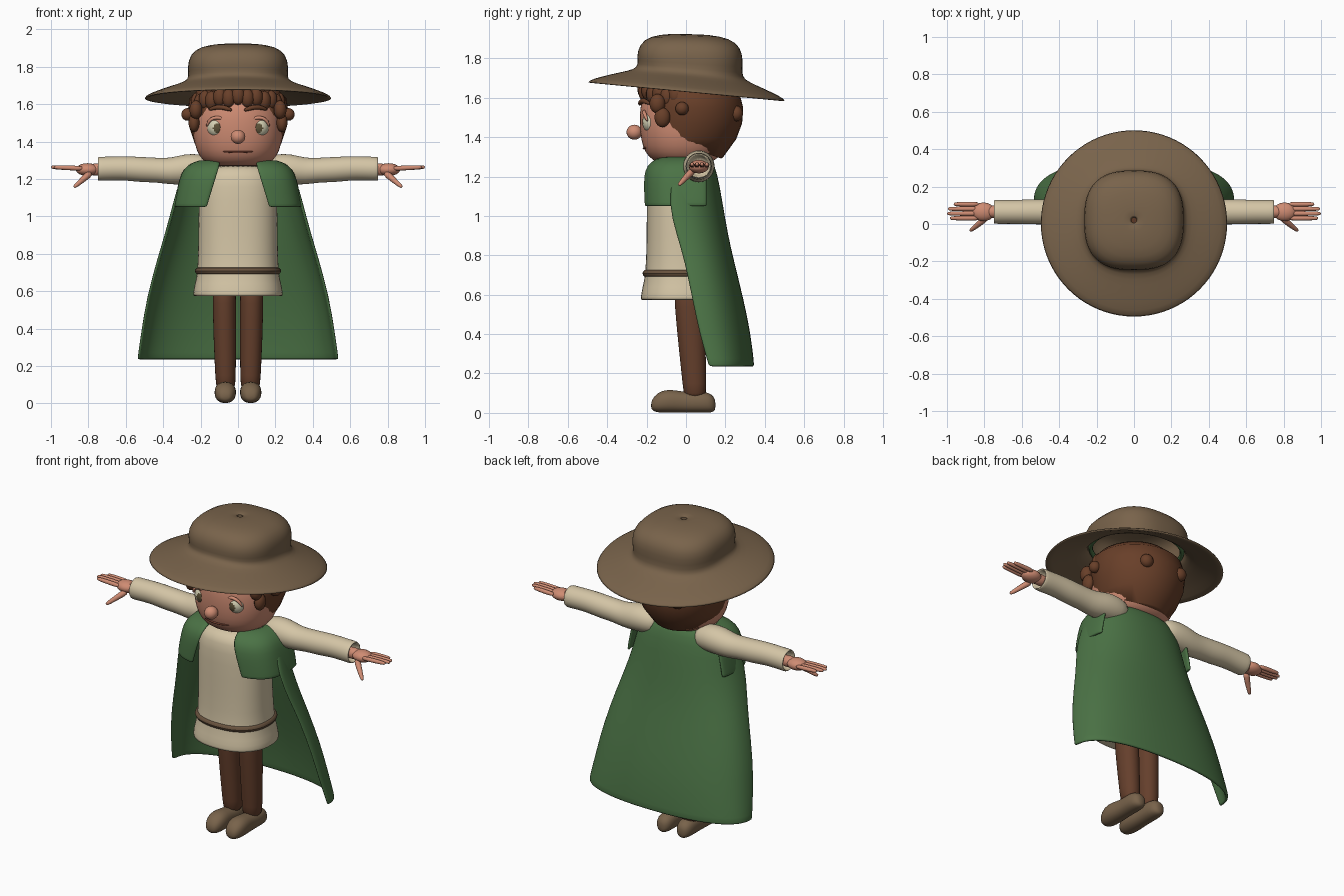
import bpy, bmesh, math
from math import sin, cos, pi, radians
from mathutils import Vector, Matrix

if "Cube" in bpy.data.objects:
    bpy.data.objects.remove(bpy.data.objects["Cube"])


def material(name, r, g, b):
    m = bpy.data.materials.new(name)
    m.use_nodes = True
    m.diffuse_color = (r, g, b, 1)
    bsdf = m.node_tree.nodes["Principled BSDF"]
    bsdf.inputs["Base Color"].default_value = (r, g, b, 1)
    bsdf.inputs["Roughness"].default_value = 0.8
    return m


SKIN = material("skin", .62, .26, .17)
LINEN = material("linen", .66, .56, .38)
GREEN = material("cloak green", .07, .17, .06)
FELT = material("hat felt", .19, .125, .07)
HAIR = material("hair brown", .14, .05, .022)
TROUSER = material("trouser brown", .13, .05, .025)
LEATHER = material("leather", .14, .085, .048)
EYE = material("eye white", .66, .63, .45)
IRIS = material("iris", .11, .085, .04)
LIP = material("mouth line", .2, .06, .035)


def finish(name, bm, mat, subsurf=1, thick=0):
    bmesh.ops.recalc_face_normals(bm, faces=bm.faces)
    me = bpy.data.meshes.new(name)
    bm.to_mesh(me)
    bm.free()
    me.materials.append(mat)
    for p in me.polygons:
        p.use_smooth = True
    ob = bpy.data.objects.new(name, me)
    bpy.context.scene.collection.objects.link(ob)
    if thick:
        mod = ob.modifiers.new("thickness", 'SOLIDIFY')
        mod.thickness, mod.offset = thick, 0
    if subsurf:
        mod = ob.modifiers.new("smooth", 'SUBSURF')
        mod.levels = mod.render_levels = subsurf
    return ob


def loft(rings, closed=True, caps=True):
    """Bridge equal-length rings of points into a bmesh."""
    bm = bmesh.new()
    rows = [[bm.verts.new(p) for p in r] for r in rings]
    n = len(rows[0])
    for a, b in zip(rows, rows[1:]):
        for i in range(n if closed else n - 1):
            j = (i + 1) % n
            bm.faces.new((a[i], a[j], b[j], b[i]))
    if closed and caps:
        bm.faces.new(rows[0])
        bm.faces.new(rows[-1])
    return bm


def power(v, e):
    return math.copysign(abs(v) ** e, v)


def oval(rx, y0, y1, z, e=2.0, n=32):
    """Horizontal superellipse reaching from y0 to y1."""
    pts = []
    for i in range(n):
        a = 2 * pi * i / n
        pts.append(Vector((rx * power(cos(a), 2 / e),
                           (y0 + y1) / 2 + (y1 - y0) / 2 * power(sin(a), 2 / e), z)))
    return pts


def tube(name, path, radii, mat, n=12):
    path = [Vector(p) for p in path]
    rings = []
    for i, p in enumerate(path):
        d = path[min(i + 1, len(path) - 1)] - path[max(i - 1, 0)]
        q = d.to_track_quat('Z', 'Y')
        rings.append([p + q @ Vector((cos(2 * pi * k / n), sin(2 * pi * k / n), 0)) * radii[i]
                      for k in range(n)])
    return finish(name, loft(rings), mat)


def ball(name, loc, size, mat, segs=20, rot=0):
    bm = bmesh.new()
    bmesh.ops.create_uvsphere(bm, u_segments=segs, v_segments=segs // 2 + 2, radius=1)
    m = Matrix.Translation(loc) @ Matrix.Rotation(rot, 4, 'Z') @ Matrix.Diagonal((*size, 1))
    bmesh.ops.transform(bm, matrix=m, verts=bm.verts)
    return finish(name, bm, mat, 0)


# Head
finish("head", loft([oval(rx, -.015 - ry, -.005 + ry, z, 2.15) for z, rx, ry in (
    (1.265, .12, .1), (1.278, .165, .15), (1.32, .21, .195), (1.39, .235, .215),
    (1.47, .243, .222), (1.56, .235, .22), (1.64, .2, .19), (1.69, .12, .12))]), SKIN)


def face_y(x, out=0):
    return -.01 - .22 * math.sqrt(1 - (x / .243) ** 2) - out


# Hair: cap trimmed along the face and the slanted nape line
bm = loft([oval(rx, -.22, yb, z) for z, rx, yb in (
    (1.26, .14, .14), (1.3, .185, .19), (1.39, .232, .255), (1.47, .258, .285),
    (1.55, .27, .29), (1.63, .26, .27), (1.69, .2, .2))])
for co, no in (((0, -.14, 1.4), (0, -1, -.1)), ((0, 0, 1.35), (0, -.31, -.95))):
    geom = bm.verts[:] + bm.edges[:] + bm.faces[:]
    cut = bmesh.ops.bisect_plane(bm, geom=geom, plane_co=co, plane_no=no, clear_outer=True)
    rim = [g for g in cut["geom_cut"] if isinstance(g, bmesh.types.BMEdge)]
    bmesh.ops.holes_fill(bm, edges=rim)
finish("hair_cap", bm, HAIR, 0)
for i in range(13):
    a = radians(-78 + 13 * i)
    low = .035 * abs(sin(a)) ** 2 + .012 * (i % 2)
    ball("fringe_curl", (.225 * sin(a), -.01 - .205 * cos(a), 1.645 - low),
         (.036, .032, .05), HAIR, 14, a)
for s in (1, -1):
    ball("sideburn_curl", (s * .235, -.12, 1.5), (.03, .04, .05), HAIR, 14)
    ball("temple_curl", (s * .225, -.145, 1.57), (.035, .04, .05), HAIR, 14)
    ball("ear_curl", (s * .27, -.02, 1.545), (.034, .034, .034), HAIR, 14)
    ball("back_curl", (s * .12, .255, 1.52), (.04, .035, .04), HAIR, 14)

# Face
ball("nose", (0, -.262, 1.425), (.039, .04, .038), SKIN)
tube("mouth", [(x, face_y(x, -.014), 1.343 + .5 * x * x) for x in (-.085, -.045, 0, .045, .085)],
     (.003, .006, .006, .006, .003), LIP, 8)
for s in (1, -1):
    eye = ball("eye", (s * .112, -.172, 1.475), (.053, .05, .054), EYE, 40)
    eye.data.materials.append(IRIS)
    gaze = Vector((-s * .12, -1, -.05)).normalized()
    for p in eye.data.polygons:
        d = (p.center - Vector((s * .112, -.172, 1.475))).normalized()
        p.material_index = int(d.dot(gaze) > .86)
    tube("upper_lid", [(s * (.112 + .056 * cos(a)), -.195 - .02 * sin(a), 1.478 + .054 * sin(a))
                       for a in (0, .6, 1.2, 1.9, 2.5, pi)], (.006, .01, .011, .011, .01, .006), SKIN, 8)
    tube("eyebrow", [(s * x, face_y(x, .008), z) for x, z in
                     ((.03, 1.565), (.065, 1.58), (.11, 1.588), (.16, 1.568))],
         (.009, .014, .015, .008), HAIR, 10)

# Hat: drooping brim and squarish crown, leaning down to the back
rings = []
for r, z, e, cy in ((.503, 1.63, 2, .003), (.43, 1.66, 2, .005), (.34, 1.69, 2, .01),
                    (.275, 1.712, 2.3, .018), (.254, 1.745, 2.6, .02), (.262, 1.8, 2.7, .02),
                    (.25, 1.86, 2.7, .02), (.2, 1.9, 2.5, .02), (.1, 1.914, 2.2, .02), (.01, 1.916, 2, .02)):
    ring = oval(r, cy - r, cy + r, z, e, 40)
    for p in ring:
        p.z -= p.y * (.095 if z < 1.8 else .03)
    rings.append(ring)
finish("hat", loft(rings, caps=False), FELT, 1, .018)
bm = loft([[Vector(((.256 + .013 * cos(b)) * cos(a), .02 + (.256 + .013 * cos(b)) * sin(a),
                    1.737 - .024 * sin(a) + .015 * sin(b)))
            for b in [k * pi / 4 for k in range(8)]]
           for a in [k * pi / 24 for k in range(49)]], caps=False)
finish("hat_band", bm, GREEN, 0)

# Tunic and belt
finish("tunic", loft([oval(rx, yf, yb, z, 2.3) for z, rx, yf, yb in (
    (.585, .21, -.2, .17), (.57, .236, -.228, .19), (.58, .243, -.232, .195), (.64, .232, -.222, .185),
    (.7, .215, -.205, .17), (.9, .213, -.2, .15), (1.1, .21, -.2, .14),
    (1.22, .205, -.195, .13), (1.28, .16, -.16, .1))]), LINEN)
belt = [oval(.218 + .014 * cos(b), -.208 - .014 * cos(b), .172 + .014 * cos(b),
             .708 + .019 * sin(b), 2.3) for b in [k * pi / 4 for k in range(9)]]
finish("belt", loft(belt, caps=False), LEATHER)

# Cloak: back sheet, then shoulder flaps around to the chest
rows = []
for z, X, ye, yb in ((1.295, .16, -.02, .1), (1.28, .24, -.04, .125), (1.22, .3, -.07, .15),
                     (1.06, .342, -.095, .178), (.9, .385, -.05, .205), (.77, .425, -.01, .235),
                     (.57, .48, .03, .285), (.4, .508, .065, .32), (.25, .53, .11, .337), (.235, .53, .112, .337)):
    rows.append([Vector((X * power(sin(t), .9), ye + (yb - ye) * cos(t) ** .75, z))
                 for t in [pi / 2 * (k / 12 - 1) * .999 for k in range(25)]])
finish("cloak_back", loft(rows, closed=False), GREEN, 1, .018)
for s in (1, -1):
    rows = []
    for z, X, xin, yf in ((1.295, .18, .1, -.1), (1.285, .235, .095, -.155), (1.25, .285, .105, -.198),
                          (1.2, .305, .12, -.212), (1.12, .322, .145, -.213), (1.06, .333, .163, -.212),
                          (1.05, .333, .165, -.212)):
        end = math.acos((xin / X) ** (1 / .65))
        row = []
        for k in range(15):
            a = -.35 + (end + .35) * k / 14
            row.append(Vector((s * X * cos(a) ** .65, yf * power(sin(a), .65), z)))
        rows.append(row)
    finish("cloak_flap", loft(rows, closed=False), GREEN, 1, .018)

for s in (1, -1):
    # Sleeve with an open cuff
    rings = []
    for x, z, r in ((.12, 1.25, .06), (.2, 1.255, .082), (.29, 1.252, .083), (.36, 1.24, .072),
                    (.43, 1.247, .067), (.52, 1.25, .069), (.6, 1.257, .066), (.67, 1.256, .065), (.735, 1.254, .066),
                    (.75, 1.254, .064), (.75, 1.254, .054), (.69, 1.254, .048)):
        rings.append([Vector((s * x, .065 + r * cos(a), z + r * sin(a)))
                      for a in [k * pi / 8 for k in range(16)]])
    finish("sleeve", loft(rings), LINEN)
    # Hand
    tube("wrist", [(s * x, .065, 1.25) for x in (.68, .74, .8)], (.03, .036, .034), SKIN)
    ball("palm", (s * .805, .065, 1.25), (.062, .05, .034), SKIN)
    for k, tip in enumerate((.985, 1.0, .995, .965)):
        y = .031 + .025 * k
        tube("finger", [(s * x, y, 1.255 + .04 * (x - .8)) for x in (.82, .9, tip - .012, tip)],
             (.015, .014, .012, .007), SKIN, 8)
    tube("thumb", [(s * .785, .04, 1.235), (s * .82, .008, 1.205), (s * .868, -.03, 1.163),
                   (s * .877, -.037, 1.156)], (.022, .017, .012, .007), SKIN, 10)
    # Leg
    rings = []
    for z, x, y, rx, ry in ((.07, .066, .045, .05, .055), (.12, .066, .045, .055, .06),
                            (.35, .071, .03, .061, .07), (.55, .073, .018, .063, .077), (.66, .073, .015, .063, .078)):
        rings.append([p + Vector((s * x, y, 0)) for p in oval(rx, -ry, ry, z, 2.1, 20)])
    finish("leg", loft(rings), TROUSER)
    # Shoe
    rings = []
    for y, r, h in ((-.178, .02, .05), (-.165, .042, .085), (-.12, .06, .118), (-.06, .058, .118), (0, .05, .105),
                    (.06, .053, .11), (.115, .05, .105), (.14, .035, .085), (.15, .015, .06)):
        low = .055 - min(.055, h * .6 if h < .09 else .055)
        rings.append([Vector((s * .068 + r * cos(a), y, (h + low) / 2 + (h - low) / 2 * power(sin(a), .8)))
                      for a in [k * pi / 8 for k in range(16)]])
    finish("shoe", loft(rings), FELT)
